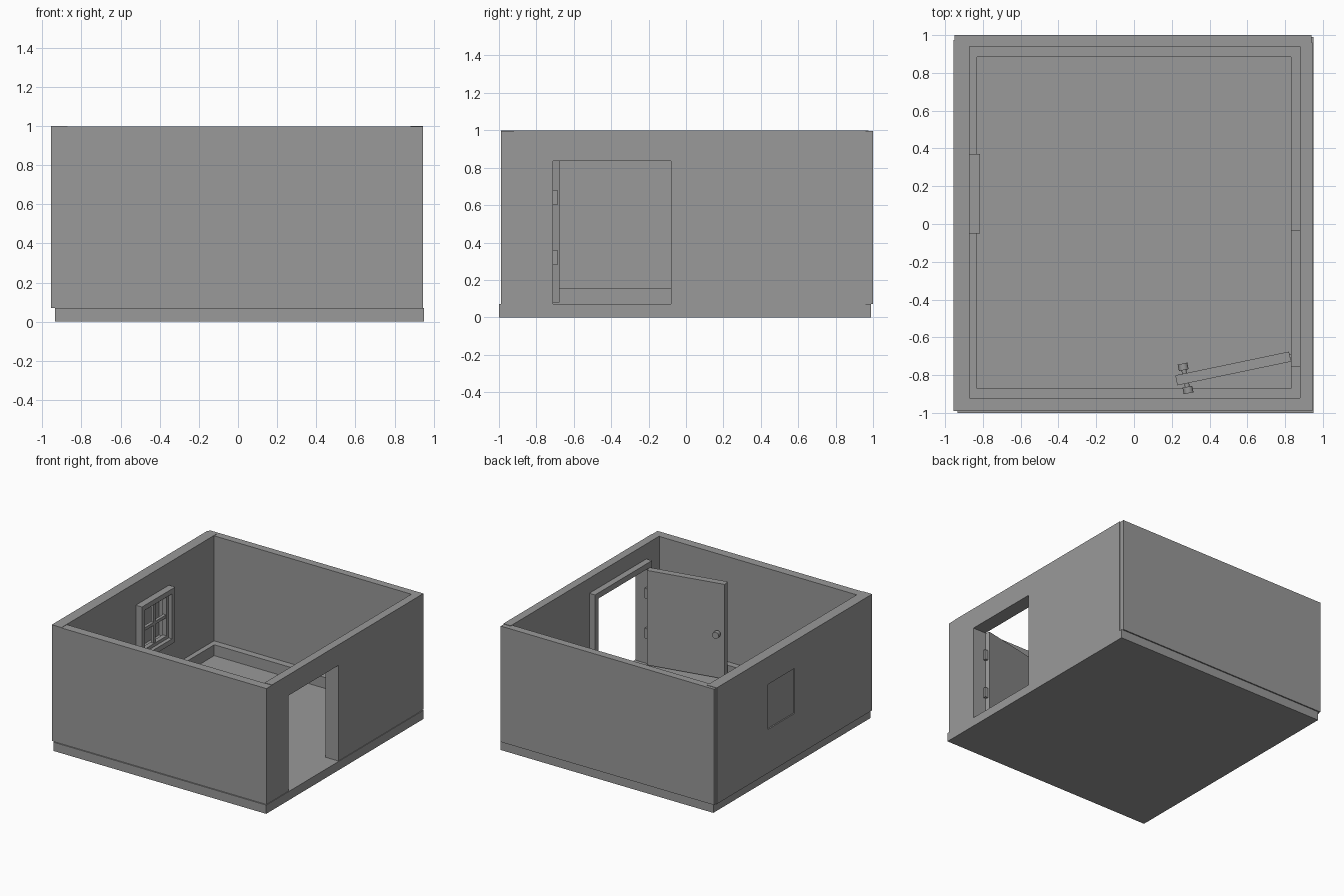
import bpy, bmesh, math
from mathutils import Matrix, Vector

cube = bpy.data.objects.get("Cube")
if cube:
    bpy.data.objects.remove(cube, do_unlink=True)

GREY = (0.32, 0.32, 0.32, 1)
plaster = bpy.data.materials.new("plain grey")
plaster.use_nodes = True
plaster.diffuse_color = GREY
plaster.node_tree.nodes["Principled BSDF"].inputs["Base Color"].default_value = GREY


def finish(name, bm):
    bmesh.ops.recalc_face_normals(bm, faces=bm.faces)
    mesh = bpy.data.meshes.new(name)
    bm.to_mesh(mesh)
    bm.free()
    mesh.materials.append(plaster)
    obj = bpy.data.objects.new(name, mesh)
    bpy.context.collection.objects.link(obj)
    return obj


def extrude(name, outline, low, high, axis="z"):
    """Extrude a flat outline: (x, y) pairs along z, or (y, z) pairs along x."""
    bm = bmesh.new()
    place = (lambda a, b: (a, b, low)) if axis == "z" else (lambda a, b: (low, a, b))
    face = bm.faces.new([bm.verts.new(place(a, b)) for a, b in outline])
    depth = high - low
    move = Vector((0, 0, depth)) if axis == "z" else Vector((depth, 0, 0))
    new = bmesh.ops.extrude_face_region(bm, geom=[face], use_keep_orig=True)["geom"]
    bmesh.ops.translate(bm, vec=move, verts=[v for v in new if isinstance(v, bmesh.types.BMVert)])
    return finish(name, bm)


def rect(a0, a1, b0, b1):
    return [(a0, b0), (a1, b0), (a1, b1), (a0, b1)]


def box(name, x, y, z):
    return extrude(name, rect(*x, *y), *z)


def ring(name, outer, inner, x0, x1):
    """Rectangular panel in the yz plane with a rectangular opening."""
    bm = bmesh.new()
    loops = [[bm.verts.new((x, y, z)) for y, z in rect(*r)]
             for x, r in ((x0, outer), (x1, outer), (x1, inner), (x0, inner))]
    for k in range(4):
        a, b = loops[k], loops[(k + 1) % 4]
        for i in range(4):
            j = (i + 1) % 4
            bm.faces.new((a[i], a[j], b[j], b[i]))
    return finish(name, bm)


FLOOR, TOP = 0.07, 1.0
DOOR_Y0, DOOR_Y1, DOOR_TOP = -0.71, -0.08, 0.835
TRIM = 0.045
WINDOW = (-0.01, 0.33, 0.42, 0.78)

# Floor slab and plain walls
box("floor_slab", (-0.935, 0.95), (-1.0, 0.99), (0, FLOOR))
box("front_wall", (-0.87, 0.945), (-0.99, -0.92), (FLOOR, 0.997))
box("back_wall", (-0.95, 0.94), (0.94, 1.0), (FLOOR, 0.997))

# Wall with the window opening
ring("window_wall", (-0.99, 0.975, FLOOR, TOP), WINDOW, -0.955, -0.87)
box("window_pane", (-0.945, -0.93), WINDOW[:2], WINDOW[2:])


def doorway(y0, y1, top, a, b, c):
    """U-shaped outline: outer edges y0, y1, top around opening a, b, c."""
    return [(y0, FLOOR), (y0, top), (y1, top), (y1, FLOOR),
            (b, FLOOR), (b, c), (a, c), (a, FLOOR)]


# Wall with the doorway, and its casing on the room side
opening = (DOOR_Y0, DOOR_Y1, DOOR_TOP)
extrude("door_wall", doorway(-0.92, 0.96, TOP, *opening), 0.88, 0.945, "x")
extrude("door_casing", doorway(DOOR_Y0 - TRIM, DOOR_Y1 + TRIM, DOOR_TOP + TRIM, *opening),
        0.83, 0.88, "x")

# Skirting board, open at the doorway
gap0, gap1 = DOOR_Y0 - TRIM, DOOR_Y1 + TRIM
extrude("skirting_board", [
    (0.88, gap1), (0.88, 0.94), (-0.87, 0.94), (-0.87, -0.92), (0.88, -0.92), (0.88, gap0),
    (0.83, gap0), (0.83, -0.87), (-0.83, -0.87), (-0.83, 0.885), (0.83, 0.885), (0.83, gap1),
], FLOOR, 0.157)

# Window frame, inner sash and crossed glazing bars
y0, y1, z0, z1 = WINDOW
ring("window_frame", (y0 - 0.04, y1 + 0.04, z0 - 0.04, z1 + 0.04), WINDOW, -0.87, -0.815)
ring("window_sash", WINDOW, (y0 + 0.025, y1 - 0.025, z0 + 0.025, z1 - 0.025), -0.88, -0.845)
ym, zm = (y0 + y1) / 2, (z0 + z1) / 2
box("window_upright_bar", (-0.875, -0.85), (ym - 0.012, ym + 0.012), (z0, z1))
box("window_cross_bar", (-0.875, -0.85), (y0, y1), (zm - 0.012, zm + 0.012))

# Open door swung into the room, built along local -x from its hinge
swing = Matrix.Translation((0.826, -0.702, 0)) @ Matrix.Rotation(math.radians(11.8), 4, "Z")
door = box("door", (-0.615, 0), (-0.027, 0.027), (0.078, DOOR_TOP))
door.matrix_world = swing

# Knob and stem on each door face
for side, label in ((1, "inner"), (-1, "outer")):
    for part, radius, start, length in (("stem", 0.013, 0.027, 0.018), ("knob", 0.026, 0.045, 0.035)):
        bm = bmesh.new()
        bmesh.ops.create_cone(bm, cap_ends=True, segments=20, radius1=radius, radius2=radius,
                              depth=length)
        knob = finish(f"{label}_door_{part}", bm)
        for poly in knob.data.polygons:
            poly.use_smooth = len(poly.vertices) == 4
        knob.matrix_world = (swing @ Matrix.Translation((-0.565, side * (start + length / 2), 0.44))
                             @ Matrix.Rotation(math.pi / 2, 4, "X"))

# Hinges between the door edge and the jamb
for label, z in (("lower", 0.28), ("upper", 0.60)):
    box(f"{label}_hinge", (0.82, 0.85), (-0.71, -0.688), (z, z + 0.08))
